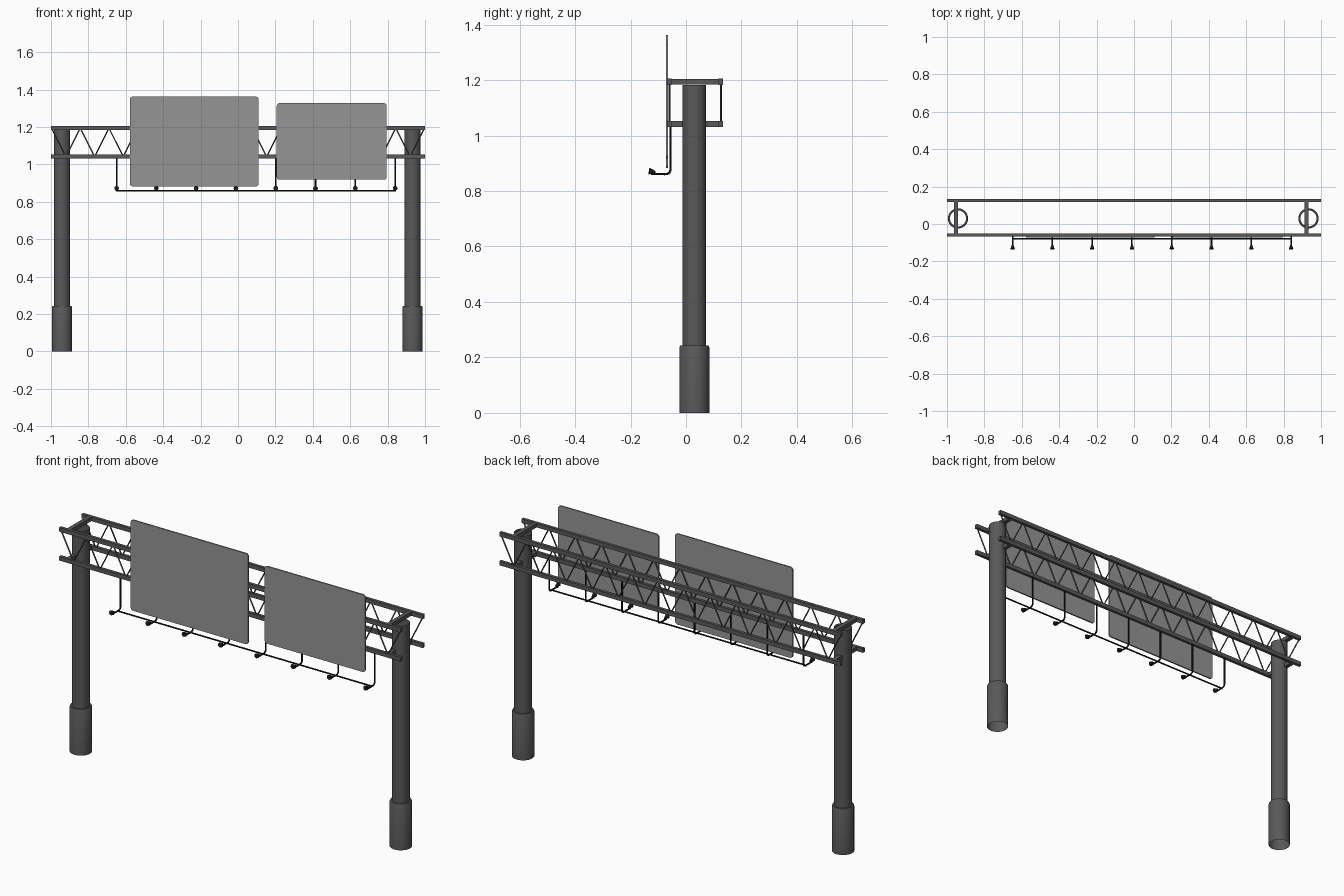
import bpy, bmesh, math
from mathutils import Vector

if "Cube" in bpy.data.objects:
    bpy.data.objects.remove(bpy.data.objects["Cube"])


def material(name, v):
    m = bpy.data.materials.new(name)
    m.diffuse_color = (v, v, v, 1)
    m.use_nodes = True
    m.node_tree.nodes["Principled BSDF"].inputs["Base Color"].default_value = m.diffuse_color
    return m


STEEL = material("dark_steel", 0.1)
PANEL = material("panel_grey", 0.3)
BLACK = material("black_metal", 0.01)


def finish(name, bm, mat, smooth=False):
    bmesh.ops.recalc_face_normals(bm, faces=bm.faces)
    me = bpy.data.meshes.new(name)
    bm.to_mesh(me)
    bm.free()
    me.materials.append(mat)
    ob = bpy.data.objects.new(name, me)
    bpy.context.collection.objects.link(ob)
    if smooth:
        bpy.ops.object.select_all(action='DESELECT')
        ob.select_set(True)
        bpy.context.view_layer.objects.active = ob
        bpy.ops.object.shade_smooth_by_angle(angle=math.radians(35))
    return ob


def box(bm, lo, hi):
    vs = bmesh.ops.create_cube(bm, size=1)["verts"]
    for v in vs:
        v.co = Vector([(a + b) / 2 + c * (b - a) for a, b, c in zip(lo, hi, v.co)])


def rod(bm, a, b, r1, r2=None, seg=8):
    a, b = Vector(a), Vector(b)
    d = b - a
    vs = bmesh.ops.create_cone(bm, segments=seg, radius1=r1, radius2=r1 if r2 is None else r2,
                               depth=d.length, cap_ends=True)["verts"]
    q = d.to_track_quat('Z', 'Y')
    for v in vs:
        v.co = q @ v.co + (a + b) / 2


# Columns: open tubes with a wider sleeve at the base
def column(name, x, y=0.03, seg=40):
    bm = bmesh.new()
    profile = [(0.054, 0), (0.054, 0.236), (0.051, 0.243), (0.043, 0.243), (0.043, 1.183)]
    rings = [[bm.verts.new((x + r * math.cos(2 * math.pi * i / seg),
                            y + r * math.sin(2 * math.pi * i / seg), z))
              for i in range(seg)] for r, z in profile]
    for p, q in zip(rings, rings[1:]):
        for i in range(seg):
            j = (i + 1) % seg
            bm.faces.new((p[i], p[j], q[j], q[i]))
    finish(name, bm, STEEL, True)


column("left_column", -0.941)
column("right_column", 0.933)

# Truss: four chords, cross beams at the columns, zigzag webs front and back
Z_LOW, Z_TOP = 1.041, 1.194
Y_FRONT, Y_BACK = -0.06, 0.126
bm = bmesh.new()
for y in (Y_FRONT, Y_BACK):
    for z in (Z_LOW, Z_TOP):
        box(bm, (-1, y - 0.008, z - 0.011), (1, y + 0.008, z + 0.011))
finish("truss_chords", bm, STEEL)

bm = bmesh.new()
for x in (-0.952, 0.922):
    for z in (Z_LOW, Z_TOP):
        box(bm, (x - 0.011, Y_FRONT, z - 0.0105), (x + 0.011, Y_BACK, z + 0.0105))
finish("cross_beams", bm, STEEL)

bm = bmesh.new()
N = 26
for y in (Y_FRONT, Y_BACK):
    for k in range(N):
        za, zb = (Z_TOP, Z_LOW) if k % 2 == 0 else (Z_LOW, Z_TOP)
        rod(bm, (-0.997 + 1.994 * k / N, y, za), (-0.997 + 1.994 * (k + 1) / N, y, zb), 0.0035)
finish("truss_diagonals", bm, STEEL, True)


# Sign panels: thin plates with rounded corners
def sign(name, x0, x1, z0, z1, r=0.015):
    bm = bmesh.new()
    pts = []
    for i, (cx, cz) in enumerate([(x1 - r, z1 - r), (x0 + r, z1 - r), (x0 + r, z0 + r), (x1 - r, z0 + r)]):
        for s in range(6):
            a = math.pi / 2 * (i + s / 5)
            pts.append((cx + r * math.cos(a), -0.073, cz + r * math.sin(a)))
    f = bm.faces.new([bm.verts.new(p) for p in pts])
    ext = bmesh.ops.extrude_face_region(bm, geom=[f])["geom"]
    for v in ext:
        if isinstance(v, bmesh.types.BMVert):
            v.co.y += 0.008
    finish(name, bm, PANEL)


sign("large_sign", -0.578, 0.110, 0.882, 1.362)
sign("small_sign", 0.207, 0.795, 0.918, 1.327)

# Light hangers: bent arms below the front chord, each with a small lamp
X0, STEP, COUNT = -0.649, 0.2127, 8
Z_ARM, Y_ARM = 0.861, -0.056
arms, lamps = bmesh.new(), bmesh.new()
for i in range(COUNT):
    x = X0 + i * STEP
    path = [(x, Y_ARM, Z_LOW)]
    for s in range(5):
        a = math.pi / 2 * s / 4
        path.append((x, Y_ARM - 0.015 + 0.015 * math.cos(a), Z_ARM + 0.015 - 0.015 * math.sin(a)))
    path.append((x, -0.122, Z_ARM))
    for a, b in zip(path, path[1:]):
        rod(arms, a, b, 0.0042)
    rod(lamps, (x, -0.134, 0.872), (x, -0.110, 0.868), 0.0125, 0.004, 14)
    rod(lamps, (x, -0.121, 0.858), (x, -0.121, 0.870), 0.006, seg=10)
finish("light_arms", arms, BLACK, True)
finish("lamps", lamps, BLACK, True)

# Rail joining all light arms
bm = bmesh.new()
rod(bm, (X0 - 0.004, -0.078, 0.860), (X0 + STEP * (COUNT - 1) + 0.004, -0.078, 0.860), 0.004)
finish("light_rail", bm, BLACK, True)
